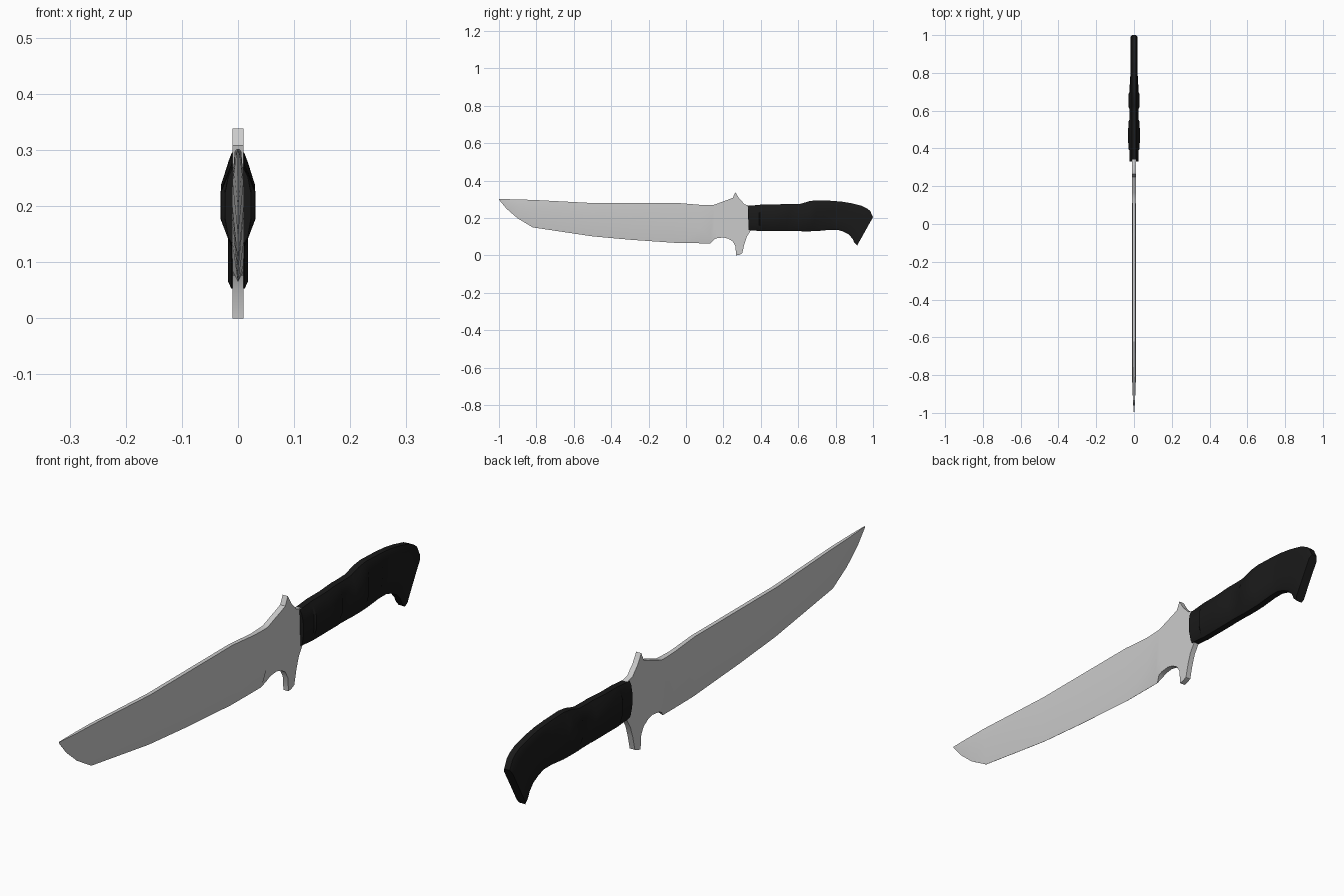
import bpy, bmesh


def loft(name, rings):
    """Skin a list of equal-length closed rings and cap both ends."""
    bm = bmesh.new()
    loops = [[bm.verts.new(p) for p in ring] for ring in rings]
    n = len(loops[0])
    for a, b in zip(loops, loops[1:]):
        for i in range(n):
            j = (i + 1) % n
            bm.faces.new((a[i], a[j], b[j], b[i]))
    bm.faces.new(loops[0])
    bm.faces.new(loops[-1])
    bmesh.ops.remove_doubles(bm, verts=bm.verts, dist=1e-5)
    bmesh.ops.recalc_face_normals(bm, faces=bm.faces)
    mesh = bpy.data.meshes.new(name)
    bm.to_mesh(mesh)
    bm.free()
    obj = bpy.data.objects.new(name, mesh)
    bpy.context.collection.objects.link(obj)
    bpy.context.view_layer.objects.active = obj
    obj.select_set(True)
    bpy.ops.object.shade_smooth_by_angle(angle=0.5)
    obj.select_set(False)
    return obj


def mirrored(half):
    """Close a right-hand half section with its mirror image."""
    return half + [(-x, y, z) for x, y, z in reversed(half)]


# Blade: y, spine z, bevel z, edge z, spine half-width, bevel half-width
blade = [
    (-1.00, .302, .300, .298, .001, .001),
    (-.96, .301, .285, .250, .003, .004),
    (-.90, .299, .262, .198, .005, .007),
    (-.82, .297, .243, .150, .006, .010),
    (-.50, .280, .205, .102, .007, .011),
    (-.30, .280, .193, .084, .007, .011),
    (-.04, .280, .178, .066, .007, .011),
    (.08, .270, .140, .065, .008, .011),
    (.13, .270, .095, .065, .010, .010),
]
# Ricasso and guard: y, top z, bottom z
guard = [
    (.15, .271, .085), (.165, .276, .092), (.20, .289, .096),
    (.225, .298, .090), (.25, .308, .075), (.264, .338, .050),
    (.268, .331, .000), (.285, .303, .003), (.300, .288, .010),
    (.312, .274, .060), (.325, .270, .100), (.345, .265, .132),
]
rings = []
for y, top, mid, low, ws, wb in blade:
    rings.append(mirrored([(.0004, y, low), (wb, y, mid), (ws, y, top)]))
for y, top, low in guard:
    rings.append(mirrored([(.01, y, low), (.01, y, low + .3 * (top - low)), (.01, y, top)]))
loft("blade_and_guard", rings)

# Handle: top y, top z, bottom y, bottom z, half-width
grip = [
    (.33, .265, .335, .135, .023), (.39, .270, .39, .131, .024),
    (.395, .271, .395, .130, .030), (.47, .271, .47, .130, .031),
    (.54, .276, .54, .130, .030), (.55, .275, .55, .131, .025),
    (.61, .276, .61, .130, .025), (.62, .278, .62, .129, .030),
    (.66, .290, .66, .129, .030), (.69, .294, .69, .130, .029),
    (.70, .295, .70, .130, .023), (.78, .292, .77, .137, .022),
    (.79, .291, .78, .137, .018), (.83, .288, .81, .137, .018),
    (.88, .280, .84, .128, .018), (.94, .265, .87, .112, .018),
    (.97, .250, .89, .090, .018), (.985, .237, .90, .069, .018),
    (1.0, .205, .915, .053, .017),
]
# Section: fraction of height, share of the fat middle, base half-width
section = [(0, 0, .012), (.08, 0, .0175), (.33, 1, 0),
           (.68, 1, 0), (.90, 0, .0175), (1, 0, .011)]
rings = []
for yt, zt, yb, zb, w in grip:
    rings.append(mirrored([(k * w + base, yb + f * (yt - yb), zb + f * (zt - zb))
                           for f, k, base in section]))
handle = loft("handle", rings)
black = bpy.data.materials.new("black_grip")
black.diffuse_color = (.01, .01, .01, 1)
handle.data.materials.append(black)
